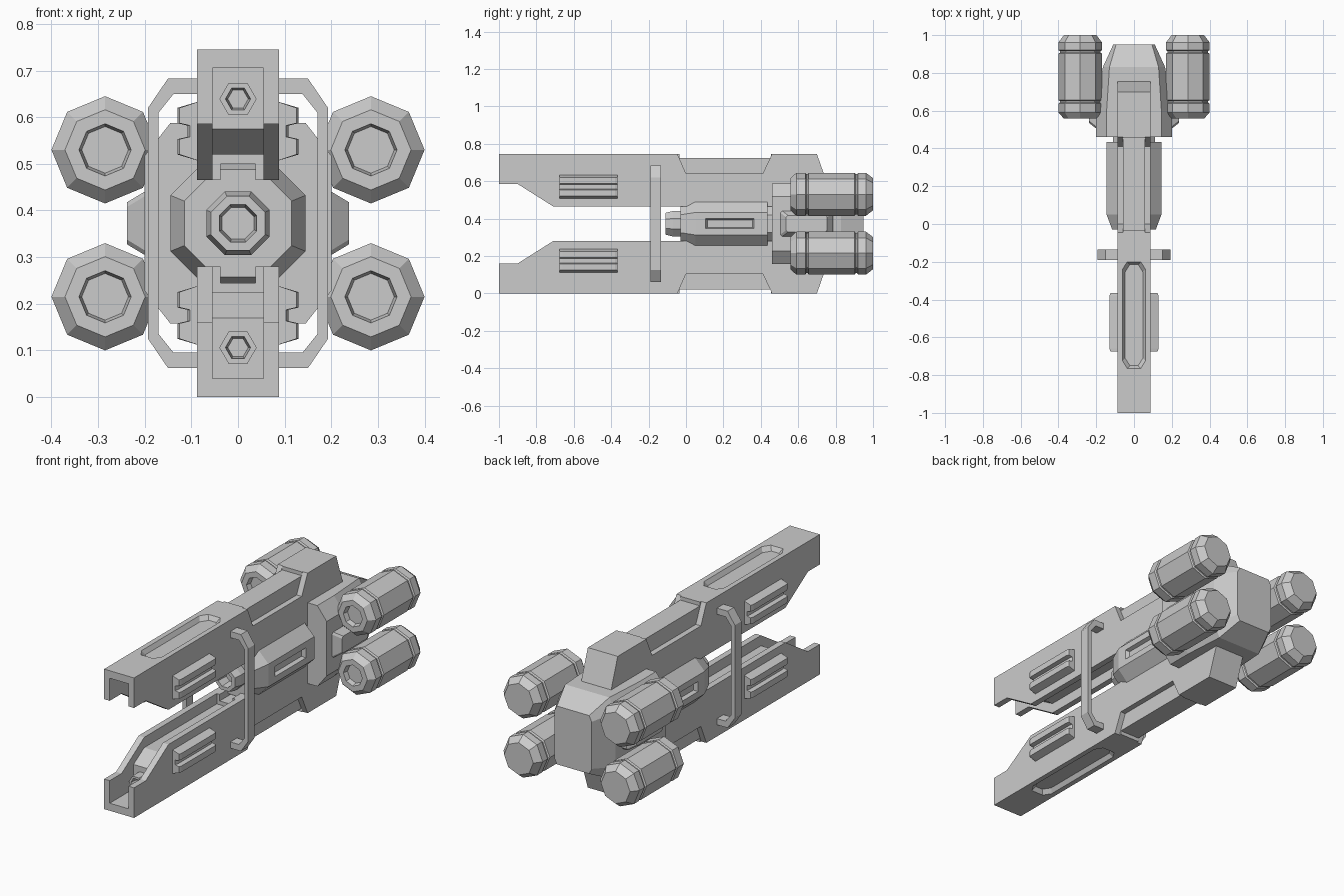
import bpy, bmesh, math
from mathutils import Vector, Matrix

old = bpy.data.objects.get("Cube")
if old:
    bpy.data.objects.remove(old, do_unlink=True)

MID = 0.3725  # height of the horizontal symmetry plane

grey = bpy.data.materials.new("light_grey")
grey.use_nodes = True
colour = (0.6, 0.6, 0.6, 1)
grey.diffuse_color = colour
grey.node_tree.nodes["Principled BSDF"].inputs["Base Color"].default_value = colour


def loft(name, rings):
    """Skin a list of equal-length point rings and cap both ends."""
    bm = bmesh.new()
    rows = [[bm.verts.new(p) for p in ring] for ring in rings]
    n = len(rows[0])
    for a, b in zip(rows, rows[1:]):
        for i in range(n):
            j = (i + 1) % n
            bm.faces.new((a[i], a[j], b[j], b[i]))
    bm.faces.new(rows[0])
    bm.faces.new(rows[-1])
    bmesh.ops.recalc_face_normals(bm, faces=bm.faces[:])
    mesh = bpy.data.meshes.new(name)
    bm.to_mesh(mesh)
    bm.free()
    mesh.materials.append(grey)
    obj = bpy.data.objects.new(name, mesh)
    bpy.context.collection.objects.link(obj)
    return obj


def prism_x(name, profile, x0, x1):
    return loft(name, [[(x, y, z) for y, z in profile] for x in (x0, x1)])


def prism_y(name, profile, y0, y1):
    return loft(name, [[(x, y, z) for x, z in profile] for y in (y0, y1)])


def box(name, x0, x1, y0, y1, z0, z1):
    return prism_x(name, [(y0, z0), (y1, z0), (y1, z1), (y0, z1)], x0, x1)


def lathe(name, profile, sides, x, z, turn=0.0):
    """Polygonal turning of (radius, y) pairs about an axis along y."""
    angles = [turn + math.tau * i / sides for i in range(sides)]
    return loft(name, [[(x + r * math.cos(a), y, z + r * math.sin(a)) for a in angles]
                       for r, y in profile])


def octagon(hx, hy, cx, cy):
    """Chamfered rectangle with half sizes and corner cuts."""
    quarter = [(hx, hy - cy), (hx - cx, hy)]
    right = quarter + [(-x, y) for x, y in reversed(quarter)]
    return right + [(-x, -y) for x, y in right]


def cut(target, cutters):
    for c in cutters:
        mod = target.modifiers.new("cut", 'BOOLEAN')
        mod.operation, mod.solver, mod.object = 'DIFFERENCE', 'EXACT', c
    bpy.context.view_layer.update()
    dg = bpy.context.evaluated_depsgraph_get()
    mesh = bpy.data.meshes.new_from_object(target.evaluated_get(dg))
    target.modifiers.clear()
    target.data = mesh
    for c in cutters:
        bpy.data.objects.remove(c, do_unlink=True)


def mirrored(obj, axis, name):
    """Copy across x = 0 or across the middle height."""
    mesh = obj.data.copy()
    if axis == 'x':
        mat = Matrix.Scale(-1, 4, Vector((1, 0, 0)))
    else:
        mat = Matrix.Translation((0, 0, 2 * MID)) @ Matrix.Scale(-1, 4, Vector((0, 0, 1)))
    mesh.transform(mat)
    mesh.flip_normals()
    copy = bpy.data.objects.new(name, mesh)
    bpy.context.collection.objects.link(copy)
    return copy


def four_ways(obj, name):
    """Upper/lower and left/right copies of an upper left part."""
    obj.name = "upper_left_" + name
    other = mirrored(obj, 'x', "upper_right_" + name)
    mirrored(obj, 'z', "lower_left_" + name)
    mirrored(other, 'z', "lower_right_" + name)


# Long arm: side profile, then channel, waist and top recess cut out
arm = prism_x("upper_arm", [(-1, 0.585), (-0.9, 0.585), (-0.71, 0.465), (0.755, 0.465),
                            (0.755, 0.588), (0.70, 0.745), (-1, 0.745)], -0.088, 0.088)
channel = prism_x("channel", [(-1.1, 0.705), (-0.8, 0.705), (-0.8, 0.575), (-0.71, 0.52),
                              (-0.1, 0.52), (-0.1, 0.4), (-1.1, 0.4)], -0.055, 0.055)
rear_slot = box("rear_slot", -0.038, 0.038, -0.15, 0.45, 0.4, 0.5)
waist = [(-0.052, 0.76), (0, 0.64), (0.41, 0.64), (0.467, 0.76)]
waists = [prism_x("waist", waist, s * 0.058, s * 0.2) for s in (-1, 1)]
ridge_top = box("ridge_top", -0.06, 0.06, -0.035, 0.455, 0.725, 0.8)
recess = loft("recess", [[(x, y - 0.482, z) for x, y in octagon(hx, hy, 0.025, 0.04)]
                         for hx, hy, z in ((0.047, 0.268, 0.722), (0.07, 0.291, 0.76))])
cut(arm, [channel, rear_slot, *waists, ridge_top, recess])
mirrored(arm, 'z', "lower_arm")

# Small hexagonal barrels in the arm channels
barrel = lathe("upper_barrel", [(0.04, -0.78), (0.04, -0.86), (0.027, -0.86),
                                (0.022, -0.82)], 6, 0, 0.639)
mirrored(barrel, 'z', "lower_barrel")

# Ribbed vents on the arm sides
vent = [(0.08, 0.505), (0.13, 0.52), (0.13, 0.553), (0.108, 0.558), (0.108, 0.582),
        (0.13, 0.587), (0.13, 0.62), (0.08, 0.635)]
vent_rings = []
for inset, y in ((0.005, -0.675), (0, -0.66), (0, -0.38), (0.005, -0.365)):
    vent_rings.append([(x - inset if x > 0.1 else x, y, z) for x, z in vent])
four_ways(loft("vent", vent_rings), "vent")

# Bent brackets joining the two arms
half = [(0.08, 0.683), (0.15, 0.683), (0.193, 0.62)]
inner = [(0.17, 0.61), (0.138, 0.65), (0.08, 0.65)]
flip = lambda pts: [(x, 2 * MID - z) for x, z in reversed(pts)]
bracket = prism_y("left_bracket", half + flip(half) + flip(inner) + inner, -0.19, -0.135)
mirrored(bracket, 'x', "right_bracket")

# Central octagonal core with a stepped, hollow nose
k = 1 / math.cos(math.pi / 8)
core_profile = [(0.145, 0.435), (0.145, 0.05), (0.115, -0.03), (0.068, -0.03), (0.068, -0.07),
                (0.058, -0.11), (0.04, -0.11), (0.034, -0.05)]
core = lathe("core", [(r * k, y) for r, y in core_profile], 8, 0, MID, math.pi / 8)
slots = []
for s in (-1, 1):
    slots.append(loft("slot", [[(s * x, 0.235 + sy * hy, MID + sz * hz)
                                for sy, sz in ((-1, -1), (1, -1), (1, 1), (-1, 1))]
                               for x, hy, hz in ((0.125, 0.12, 0.02), (0.16, 0.137, 0.032))]))
cut(core, slots)
lathe("core_rear_collar", [(0.12, 0.42), (0.12, 0.48)], 8, 0, MID, math.pi / 8)

# Rear body, tapering to the back
sections = [(0.46, 0.2, 0.215, 0.055, 0.07), (0.60, 0.2, 0.215, 0.055, 0.07),
            (0.83, 0.165, 0.215, 0.035, 0.07), (0.95, 0.11, 0.155, 0.015, 0.03)]
loft("rear_body", [[(x, y, MID + z) for x, z in octagon(hx, hz, cx, cz)]
                   for y, hx, hz, cx, cz in sections])

# Side blocks between the pods
block = loft("left_side_block", [[(x, 0.645 + y, MID + z) for y, z in octagon(hy, hz, 0.01, 0.01)]
                                 for x, hy, hz in ((0.15, 0.14, 0.068), (0.2, 0.14, 0.068),
                                                   (0.238, 0.11, 0.045))])
mirrored(block, 'x', "right_side_block")

# Four octagonal pods with grooves and a hollow front
R, G = 0.115, 0.107
pod = lathe("pod", [(0.05, 0.585), (0.056, 0.558), (0.086, 0.558), (R, 0.59), (R, 0.638),
                    (G, 0.643), (G, 0.651), (R, 0.656), (R, 0.902), (G, 0.907), (G, 0.915),
                    (R, 0.92), (R, 0.962), (0.086, 1.0)], 8, 0.285, 0.53)
four_ways(pod, "pod")
